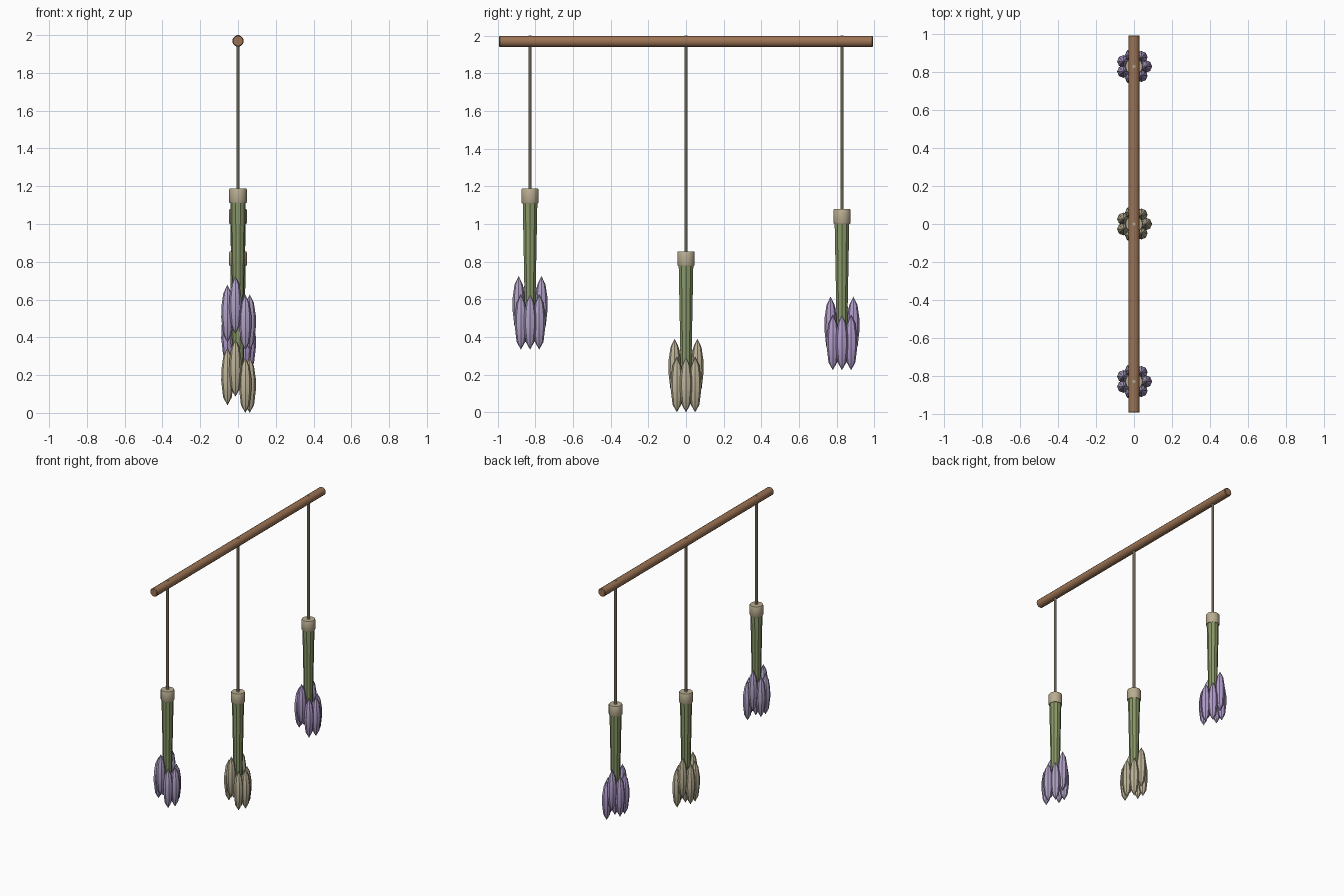
import bpy, bmesh, math

if "Cube" in bpy.data.objects:
    bpy.data.objects.remove(bpy.data.objects["Cube"])


def material(name, rgb):
    m = bpy.data.materials.new(name)
    m.diffuse_color = (*rgb, 1)
    m.use_nodes = True
    m.node_tree.nodes["Principled BSDF"].inputs["Base Color"].default_value = m.diffuse_color
    return m


WOOD = material("brown wood", (0.328, 0.171, 0.087))
TWINE = material("beige twine", (0.485, 0.418, 0.283))
STEM = material("stem green", (0.25, 0.314, 0.138))
LAVENDER = material("lavender", (0.445, 0.366, 0.578))
VIOLET = material("soft violet", (0.445, 0.337, 0.604))
CREAM = material("dried cream", (0.515, 0.456, 0.314))


def add_lathe(bm, profile, sides, cx=0, cy=0, cz=0):
    """Spin (radius, z) points round a vertical axis; zero radius makes a tip."""
    rings = []
    for r, z in profile:
        n = sides if r > 0 else 1
        rings.append([bm.verts.new((cx + r * math.cos(math.tau * k / sides),
                                    cy + r * math.sin(math.tau * k / sides),
                                    cz + z)) for k in range(n)])
    for a, b in zip(rings, rings[1:]):
        for k in range(sides):
            j = (k + 1) % sides
            if len(a) == 1:
                bm.faces.new((a[0], b[j], b[k]))
            elif len(b) == 1:
                bm.faces.new((a[k], a[j], b[0]))
            else:
                bm.faces.new((a[k], a[j], b[j], b[k]))
    if len(rings[0]) > 1:
        bm.faces.new(rings[0][::-1])
    if len(rings[-1]) > 1:
        bm.faces.new(rings[-1])


def finish(bm, name, mat):
    me = bpy.data.meshes.new(name)
    bm.to_mesh(me)
    bm.free()
    me.materials.append(mat)
    ob = bpy.data.objects.new(name, me)
    bpy.context.collection.objects.link(ob)
    bpy.ops.object.select_all(action='DESELECT')
    ob.select_set(True)
    bpy.context.view_layer.objects.active = ob
    bpy.ops.object.shade_smooth_by_angle(angle=math.radians(35))
    return ob


def lathe(name, mat, profile, sides, y=0):
    bm = bmesh.new()
    add_lathe(bm, profile, sides, cy=y)
    return finish(bm, name, mat)


# hanging rod, lying along y
rod = lathe("hanging_rod", WOOD,
            [(0.026, -0.992), (0.03, -0.988), (0.03, 0.988), (0.026, 0.992)], 14)
rod.rotation_euler.x = math.pi / 2
rod.location.z = 1.969

# lift of each of seven buds above the bottom of its bunch
LIFT = [0, 0, 0.085, 0.04, 0.04, 0.085, 0]


def bunch(label, y, base, mat):
    # string, wrapped tie and tapered stems
    lathe(label + "_string", TWINE, [(0.009, base + 0.84), (0.009, 2.0)], 8, y)
    lathe(label + "_tie", TWINE,
          [(0.044, base + 0.777), (0.047, base + 0.783),
           (0.047, base + 0.849), (0.044, base + 0.855)], 14, y)
    lathe(label + "_stems", STEM,
          [(0.03, base + 0.24), (0.041, base + 0.79)], 10, y)
    # ring of pointed flower buds
    bm = bmesh.new()
    for i, lift in enumerate(LIFT):
        a = math.tau * i / 7
        h = 0.147 if i in (0, 1, 6) else 0.153
        add_lathe(bm, [(0, -h), (0.023, -0.72 * h), (0.033, -0.15 * h),
                       (0.032, 0.25 * h), (0.022, 0.7 * h), (0, h)], 8,
                  0.062 * math.cos(a), y + 0.062 * math.sin(a),
                  base + h + lift)
    finish(bm, label + "_flowers", mat)


bunch("left_bunch", -0.828, 0.333, LAVENDER)
bunch("middle_bunch", 0, 0.0, CREAM)
bunch("right_bunch", 0.828, 0.224, VIOLET)
